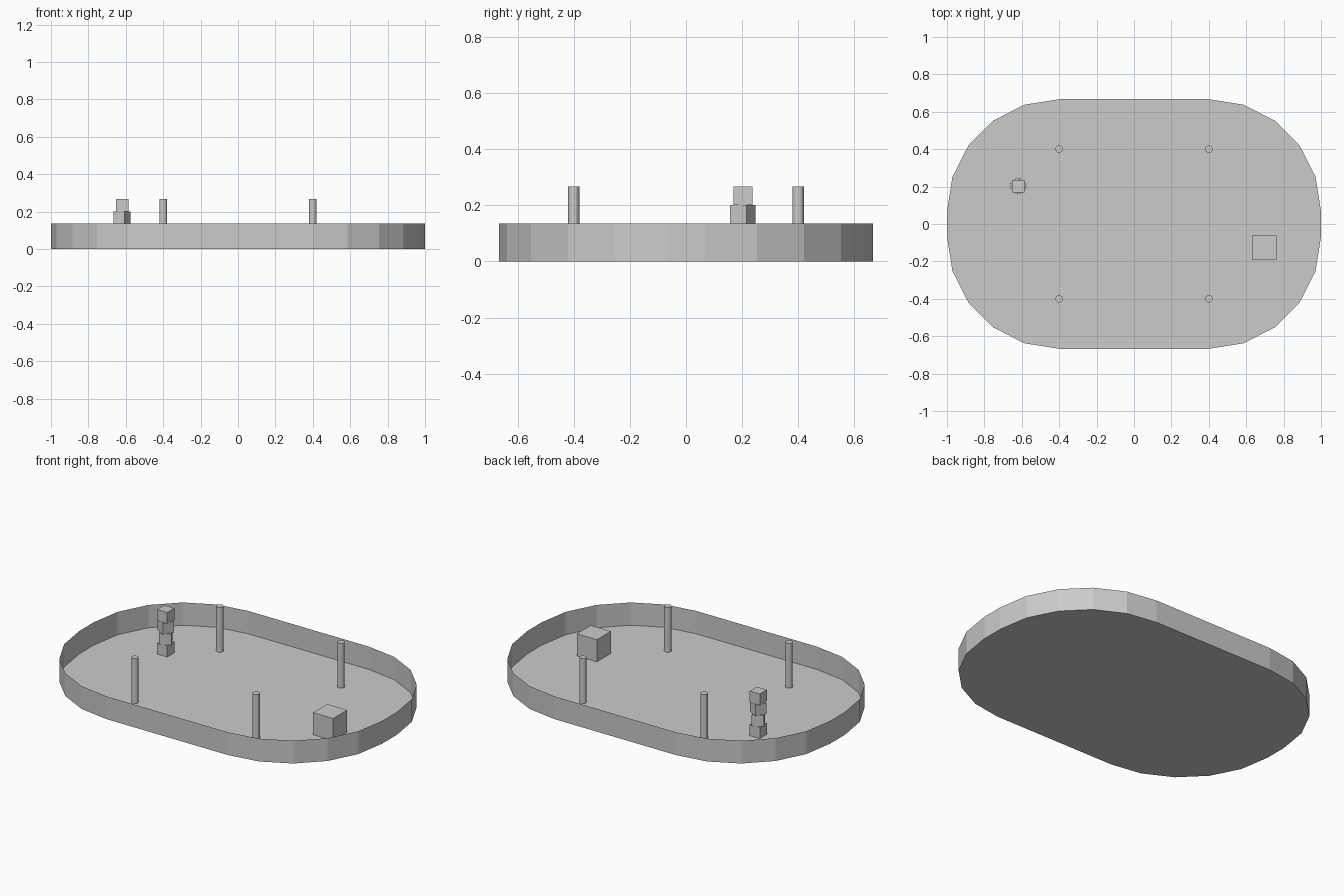
import bpy, bmesh
from math import sin, cos, radians

if "Cube" in bpy.data.objects:
    bpy.data.objects.remove(bpy.data.objects["Cube"])


def add_object(name, bm):
    mesh = bpy.data.meshes.new(name)
    bm.to_mesh(mesh)
    bm.free()
    ob = bpy.data.objects.new(name, mesh)
    bpy.context.collection.objects.link(ob)
    return ob


def box(name, size, x, y, z, turn=0):
    bm = bmesh.new()
    bmesh.ops.create_cube(bm, size=size)
    ob = add_object(name, bm)
    ob.location = (x, y, z + size / 2)
    ob.rotation_euler.z = radians(turn)


# Rounded-rectangle outline: radius 0.6 corners with five segments each
outline = []
for i, (cx, cy) in enumerate([(0.4, 0.067), (-0.4, 0.067), (-0.4, -0.067), (0.4, -0.067)]):
    for k in range(6):
        a = radians(90 * i + 18 * k)
        outline.append((cx + 0.6 * cos(a), cy + 0.6 * sin(a)))

# Arena floor
bm = bmesh.new()
bm.faces.new([bm.verts.new((x, y, 0)) for x, y in outline])
add_object("floor", bm)

# Thin perimeter wall
bm = bmesh.new()
low = [bm.verts.new((x, y, 0)) for x, y in outline]
high = [bm.verts.new((x, y, 0.136)) for x, y in outline]
n = len(outline)
for i in range(n):
    j = (i + 1) % n
    bm.faces.new((low[i], low[j], high[j], high[i]))
add_object("perimeter_wall", bm)

# Four round posts
for sx in (-1, 1):
    for sy in (-1, 1):
        bm = bmesh.new()
        bmesh.ops.create_cone(bm, cap_ends=True, segments=16,
                              radius1=0.02, radius2=0.02, depth=0.268)
        name = ("back" if sy > 0 else "front") + ("_right" if sx > 0 else "_left") + "_post"
        post = add_object(name, bm)
        post.location = (0.4 * sx, 0.4 * sy, 0.134)

# Large cube and twisted stack of small cubes
box("large_cube", 0.132, 0.697, -0.127, 0.002)
for i in range(4):
    box(f"stacked_cube_{i + 1}", 0.0665, -0.619, 0.203, 0.001 + 0.0665 * i, 30 * i)
